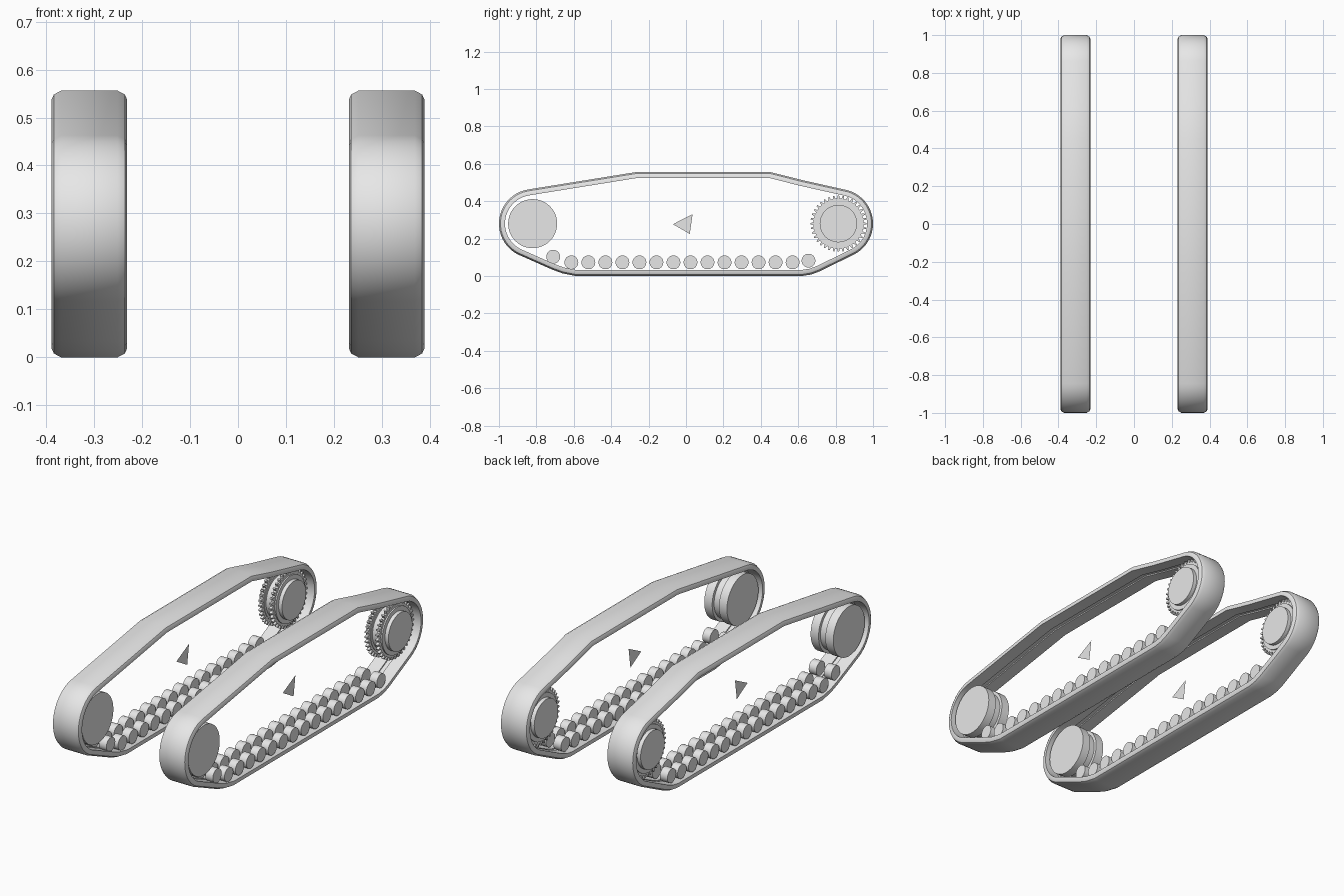
import bpy
import bmesh
from math import sin, cos, pi, radians
from mathutils import Vector

cube = bpy.data.objects.get("Cube")
if cube:
    bpy.data.objects.remove(cube, do_unlink=True)

grey = bpy.data.materials.new("light_grey")
grey.diffuse_color = (0.8, 0.8, 0.8, 1)
grey.use_nodes = True
grey.node_tree.nodes["Principled BSDF"].inputs["Base Color"].default_value = (0.8, 0.8, 0.8, 1)

TRACK_X = 0.31          # centre plane of one track
SPROCKET = (0.815, 0.28)
IDLER = (-0.815, 0.28)


def finish(name, bm):
    """Turn a bmesh into a shaded object mirrored to the other track."""
    bmesh.ops.recalc_face_normals(bm, faces=bm.faces)
    mesh = bpy.data.meshes.new(name)
    bm.to_mesh(mesh)
    bm.free()
    mesh.materials.append(grey)
    mesh.shade_smooth()
    mesh.set_sharp_from_angle(angle=radians(35))
    obj = bpy.data.objects.new(name, mesh)
    bpy.context.collection.objects.link(obj)
    mirror = obj.modifiers.new("other_side", 'MIRROR')
    mirror.use_mirror_merge = False
    return obj


def bridge(bm, a, b):
    n = len(a)
    for i in range(n):
        bm.faces.new((a[i], a[(i + 1) % n], b[(i + 1) % n], b[i]))


def lathe(bm, centre, profile, sides=48):
    """Revolve (x offset, radius) points about the wheel axle."""
    y, z = centre
    rings = []
    for x, r in profile:
        rings.append([bm.verts.new((TRACK_X + x, y + r * cos(2 * pi * k / sides),
                                    z + r * sin(2 * pi * k / sides))) for k in range(sides)])
    for a, b in zip(rings, rings[1:]):
        bridge(bm, a, b)
    bm.faces.new(rings[0])
    bm.faces.new(rings[-1])


def gear(bm, centre, x, width, root, tip, teeth):
    """Toothed plate standing across the axle."""
    y, z = centre
    outline = []
    for t in range(teeth):
        for part, r in ((-0.3, root), (-0.14, tip), (0.14, tip), (0.3, root)):
            a = 2 * pi * (t + part) / teeth
            outline.append((y + r * cos(a), z + r * sin(a)))
    sides = [[bm.verts.new((x + s * width / 2, *p)) for p in outline] for s in (-1, 1)]
    bridge(bm, *sides)
    for s in sides:
        bm.faces.new(s)


def arc(centre, radius, start, end, steps=20):
    angles = [radians(start + (end - start) * i / steps) for i in range(steps + 1)]
    return [Vector((centre[0] + radius * cos(a), centre[1] + radius * sin(a))) for a in angles]


# Track belt: chamfered section swept round the side outline
path = [Vector(p) for p in ((-0.715, 0.034), (-0.66, 0.014), (-0.59, 0), (0.62, 0),
                            (0.67, 0.008), (0.715, 0.025))]
path += arc(SPROCKET, 0.185, -62, 75)
path += [Vector(p) for p in ((0.62, 0.513), (0.45, 0.556), (-0.265, 0.556))]
path += arc(IDLER, 0.185, 99.4, 242)
section = [(-0.079, 0.032), (-0.079, 0.019), (-0.074, 0.008), (-0.059, 0),
           (0.059, 0), (0.074, 0.008), (0.079, 0.019), (0.079, 0.032),
           (0.012, 0.032), (0.012, 0.026), (-0.012, 0.026), (-0.012, 0.032)]
bm = bmesh.new()
loops = []
for i, p in enumerate(path):
    d1 = (p - path[i - 1]).normalized()
    d2 = (path[(i + 1) % len(path)] - p).normalized()
    n1, n2 = Vector((-d1.y, d1.x)), Vector((-d2.y, d2.x))
    inward = (n1 + n2) / (1 + n1.dot(n2))
    loops.append([bm.verts.new((TRACK_X + x, *(p + inward * depth))) for x, depth in section])
for i, loop in enumerate(loops):
    bridge(bm, loops[i - 1], loop)
finish("track_belt", bm)

# Front idler: two rims with a narrow groove
bm = bmesh.new()
lathe(bm, (-0.82, 0.28), [(-0.066, 0.131), (-0.02, 0.131), (-0.02, 0.115),
                          (0.02, 0.115), (0.02, 0.131), (0.066, 0.131)])
finish("idler_wheel", bm)

# Rear drive sprocket: stepped hub and two toothed rings
bm = bmesh.new()
half = [(0.066, 0.1), (0.046, 0.1), (0.046, 0.123), (0.02, 0.123), (0.02, 0.11)]
lathe(bm, SPROCKET, [(-x, r) for x, r in half] + half[::-1])
for side in (-1, 1):
    gear(bm, SPROCKET, TRACK_X + side * 0.031, 0.016, 0.134, 0.15, 36)
finish("drive_sprocket", bm)

# Road wheels: paired small rollers along the bottom run
spots = [(-0.613 + 0.091 * i, 0.073) for i in range(14)]
spots += [(-0.71, 0.103), (0.655, 0.082)]
for number, spot in enumerate(spots, 1):
    bm = bmesh.new()
    for inner, outer in ((-0.066, -0.022), (0.022, 0.066)):
        lathe(bm, spot, [(inner, 0.037), (outer, 0.037)], 24)
    finish(f"road_wheel_{number}", bm)

# Small flat triangle in the middle of each track
bm = bmesh.new()
bm.faces.new([bm.verts.new((TRACK_X, y, z)) for y, z in ((-0.07, 0.277), (0.02, 0.225), (0.035, 0.33))])
finish("centre_marker", bm)
